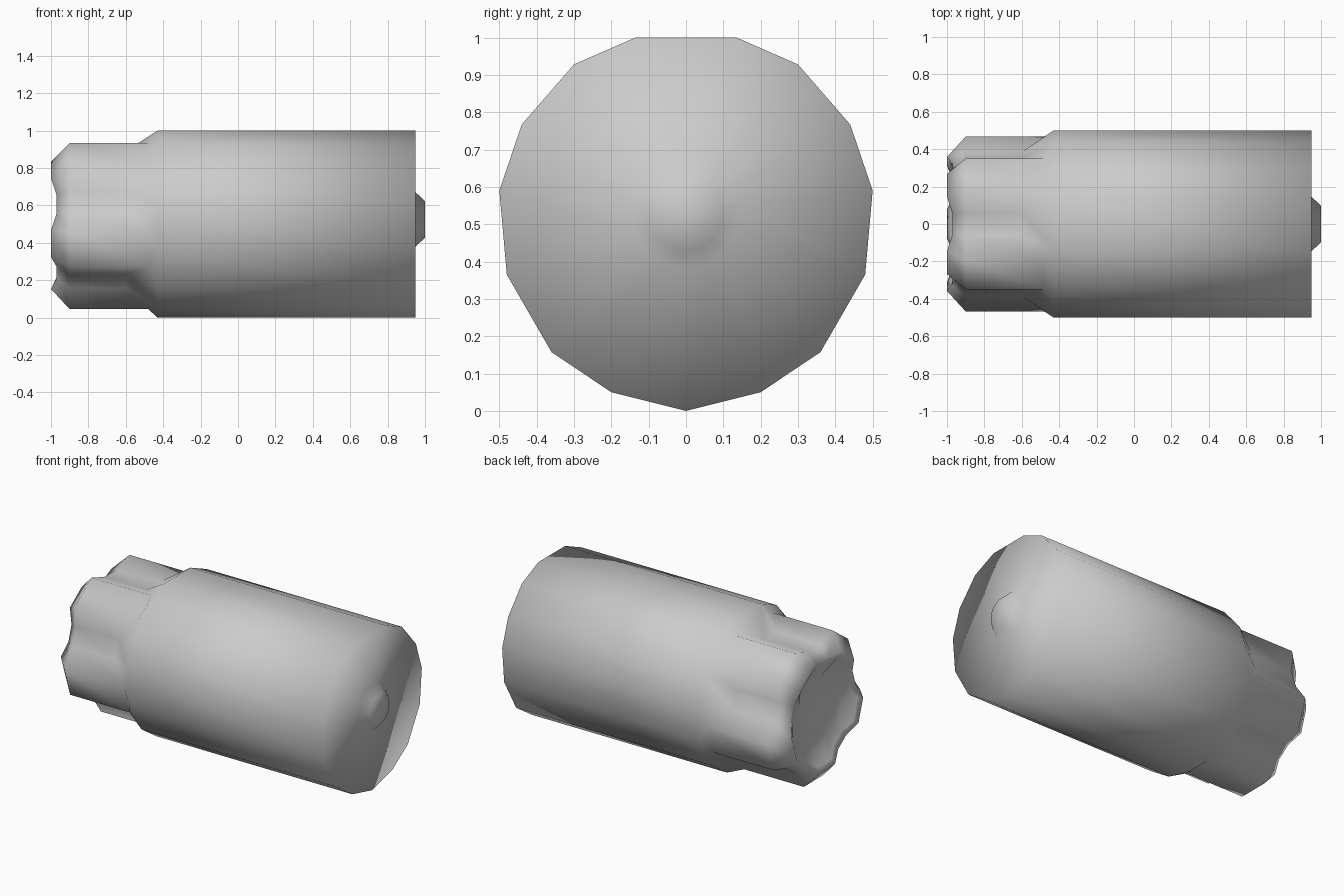
import bpy, bmesh
from math import sin, cos, radians

if "Cube" in bpy.data.objects:
    bpy.data.objects.remove(bpy.data.objects["Cube"])

# 15-sided body section, right half from bottom (y, z)
HALF = [(0, 0), (.2, .05), (.36, .157), (.48, .365), (.5, .59),
        (.44, .767), (.3, .928), (.135, 1.0)]
SECTION = HALF + [(-y, z) for y, z in reversed(HALF[1:])]


def polar(x, r, deg):
    a = radians(deg - 90)
    return (x, r * cos(a), .505 + r * sin(a))


def lobed(xl, rl, xg, rg):
    """Five-lobed ring: two crest points, two groove points per lobe."""
    pts = []
    for i in range(5):
        c = i * 72
        pts += [polar(xl, rl, c - 12), polar(xl, rl, c + 12),
                polar(xg, rg, c + 27), polar(xg, rg, c + 45)]
    return pts


def body(x, s=1.0, cz=.5):
    """Body ring, lobe crests doubled so it joins to the lobed rings."""
    pts = []
    for i in range(5):
        for k in (3 * i, 3 * i, 3 * i + 1, 3 * i + 2):
            y, z = SECTION[k]
            pts.append((x, y * s, cz + (z - .5) * s))
    return pts


rings = [
    lobed(-.93, .25, -.93, .21),    # dished back end
    lobed(-.98, .33, -.955, .29),
    lobed(-1.0, .36, -.97, .33),    # rim
    lobed(-.90, .47, -.90, .39),    # chamfer
    lobed(-.48, .47, -.60, .39),    # straight lobes and grooves
    body(-.43),                     # shoulder
    body(.948),                     # front end
    body(.95, .29, .525),           # nub
    body(1.0, .195, .525),
]

bm = bmesh.new()
loops = [[bm.verts.new(p) for p in r] for r in rings]
for a, b in zip(loops, loops[1:]):
    for i in range(20):
        j = (i + 1) % 20
        bm.faces.new((a[i], a[j], b[j], b[i]))
bm.faces.new(list(reversed(loops[0])))
bm.faces.new(loops[-1])
bmesh.ops.remove_doubles(bm, verts=bm.verts, dist=.0005)
bmesh.ops.recalc_face_normals(bm, faces=bm.faces)
for f in bm.faces:
    f.smooth = True
me = bpy.data.meshes.new("lobed_cylinder")
bm.to_mesh(me)
bm.free()
ob = bpy.data.objects.new("lobed_cylinder", me)
bpy.context.collection.objects.link(ob)
